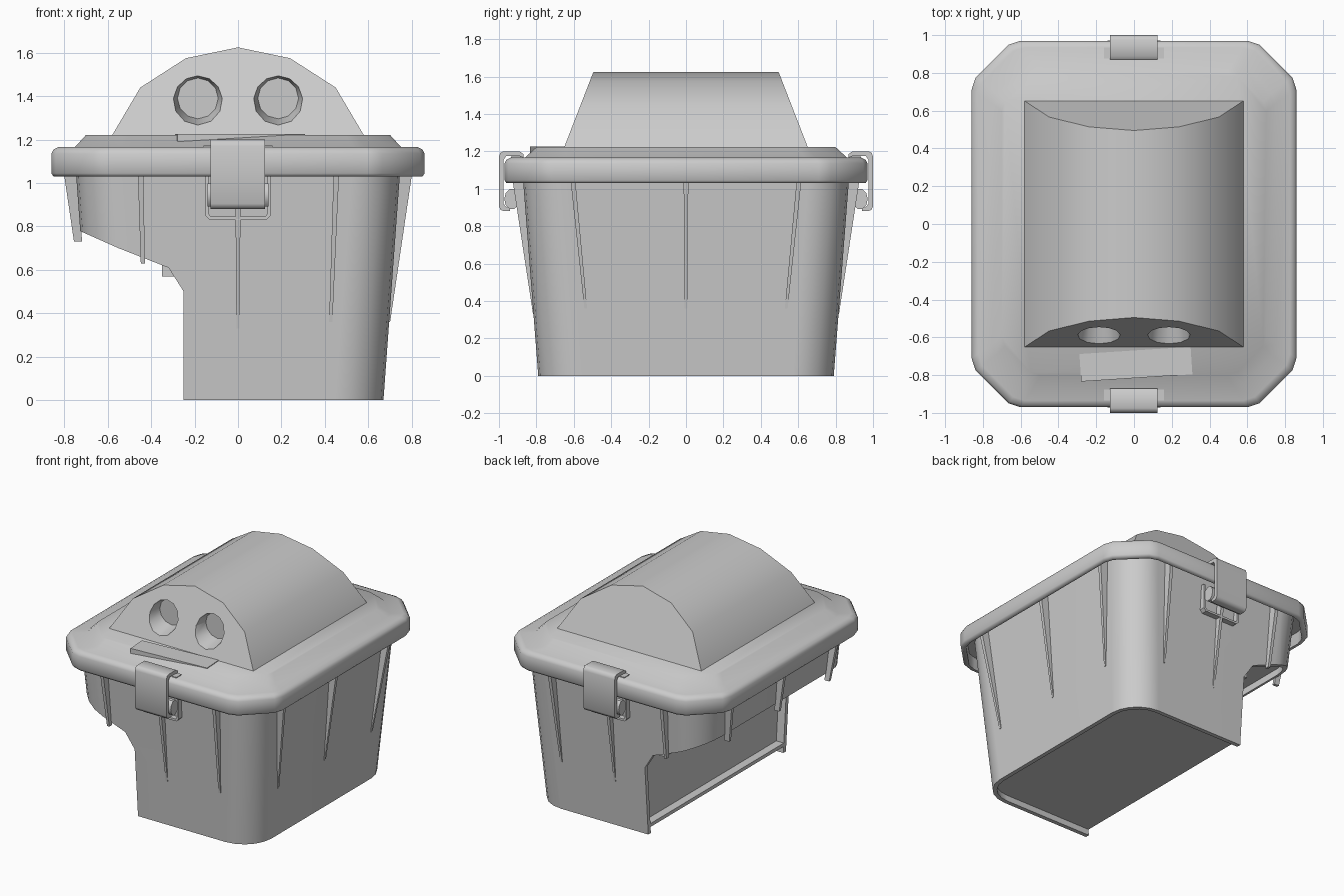
import bpy, bmesh, math
from mathutils import Matrix

if "Cube" in bpy.data.objects:
    bpy.data.objects.remove(bpy.data.objects["Cube"])

grey = bpy.data.materials.new("grey_plastic")
grey.diffuse_color = (0.6, 0.6, 0.6, 1)
grey.use_nodes = True
grey.node_tree.nodes["Principled BSDF"].inputs["Base Color"].default_value = grey.diffuse_color


def smooth(ob, angle):
    bpy.ops.object.select_all(action='DESELECT')
    bpy.context.view_layer.objects.active = ob
    ob.select_set(True)
    bpy.ops.object.shade_smooth_by_angle(angle=math.radians(angle))


def finish(name, bm, angle=30):
    bmesh.ops.recalc_face_normals(bm, faces=bm.faces[:])
    me = bpy.data.meshes.new(name)
    bm.to_mesh(me)
    bm.free()
    me.materials.append(grey)
    ob = bpy.data.objects.new(name, me)
    bpy.context.collection.objects.link(ob)
    smooth(ob, angle)
    return ob


def loft(name, rings, angle=30):
    bm = bmesh.new()
    loops = [[bm.verts.new(p) for p in r] for r in rings]
    n = len(loops[0])
    for a, b in zip(loops, loops[1:]):
        for i in range(n):
            j = (i + 1) % n
            bm.faces.new((a[i], a[j], b[j], b[i]))
    bm.faces.new(loops[0])
    bm.faces.new(loops[-1])
    return finish(name, bm, angle)


def four_corners(w, h, corner, z):
    # corner: offsets inward from the corner, running from the top edge to the side edge
    pts = []
    for sx, sy in ((1, 1), (1, -1), (-1, -1), (-1, 1)):
        c = corner if sx * sy > 0 else corner[::-1]
        pts += [(sx * (w - a), sy * (h - b), z) for a, b in c]
    return pts


def round_ring(w, h, r, z, seg=5):
    arc = [(r - r * math.sin(t), r - r * math.cos(t))
           for t in (i * math.pi / 2 / seg for i in range(seg + 1))]
    return four_corners(w, h, arc, z)


def lid_ring(w, h, z):
    c = 0.26 - 0.35 * (0.86 - w)
    shape = [(c, 0), (c * .75, c * .08), (c * .08, c * .75), (0, c)]
    return four_corners(w, h, shape, z)


def prism(name, pts, a, b, axis, angle=30):
    # pts are (x, z) for axis y and (y, z) for axis x
    put = (lambda p, d: (p[0], d, p[1])) if axis == 'y' else (lambda p, d: (d, p[0], p[1]))
    return loft(name, [[put(p, d) for p in pts] for d in (a, b)], angle)


def box(name, x0, x1, y0, y1, z0, z1):
    return prism(name, [(x0, z0), (x1, z0), (x1, z1), (x0, z1)], y0, y1, 'y')


def cut(ob, *cutters, angle=25):
    for cutter in cutters:
        m = ob.modifiers.new("cut", 'BOOLEAN')
        m.operation, m.solver, m.object = 'DIFFERENCE', 'EXACT', cutter
        bpy.context.view_layer.objects.active = ob
        bpy.ops.object.modifier_apply(modifier=m.name)
        bpy.data.objects.remove(cutter)
    smooth(ob, angle)
    # Keep the big flat faces flat
    w = ob.modifiers.new("even_shading", 'WEIGHTED_NORMAL')
    w.keep_sharp = True


def half_x(z): return 0.67 + 0.075 * z / 1.03
def half_y(z): return 0.79 + 0.08 * z / 1.03


def bin_ring(z, inset=0.0):
    return round_ring(half_x(z) - inset, half_y(z) - inset, 0.22 - inset, z)


# Bin walls, open below, with a stepped cut-out on the left
walls = loft("bin_walls", [bin_ring(0), bin_ring(1.13)])
step = [(-0.25, -0.2), (-0.25, 0.5), (-0.32, 0.61), (-0.55, 0.7),
        (-0.73, 0.78), (-1.0, 0.9), (-1.2, 0.9), (-1.2, -0.2)]
cut(walls, loft("wall_cutter", [bin_ring(-0.1, .03), bin_ring(1.08, .03)]),
    prism("step_cutter", step, -1.2, 1.2, 'y'))

# Recessed floor and step panel between the walls
core = loft("bin_core", [bin_ring(0.045, .02), bin_ring(1.1, .02)])
inner = [(-0.25, -0.2), (-0.25, 0.07), (-0.19, 0.07), (-0.19, 0.52), (-0.29, 0.65),
         (-0.55, 0.75), (-0.73, 0.83), (-1.0, 0.95), (-1.2, 0.95), (-1.2, -0.2)]
cut(core, prism("core_cutter", inner, -1.2, 1.2, 'y'))
box("step_ledge", -0.35, -0.25, -0.74, 0.74, 0.57, 0.66)


# Tapered ribs under the rim
def rib(name, side, sign, top, low, z_end):
    rings = []
    for z in (1.1, z_end):
        t = (1.1 - z) / 0.8
        along = top + (low - top) * t
        wide = 0.013 - 0.006 * t
        surf = half_x(z) if side == 'x' else half_y(z)
        depth = 0.06 * (1 - t)
        q = [(surf - .005, along - wide), (surf + depth, along - wide),
             (surf + depth, along + wide), (surf - .005, along + wide)]
        rings.append([(sign * u, v, z) if side == 'x' else (v, sign * u, z) for u, v in q])
    loft(name, rings)


for s in (-1, 1):
    for a, b, end in ((-0.45, -0.43, 0.63), (0, 0, 0.33), (0.455, 0.425, 0.36)):
        rib("end_rib", 'y', s, a, b, end)
    for a, b in ((-0.61, -0.53), (0, 0), (0.61, 0.53)):
        rib("side_rib", 'x', s, a, b, 0.73 if s < 0 else 0.36)

# Lid with a hollow rim and raised centre
lid = [(.74, .85, 1.12), (.83, .94, 1.12), (.83, .94, 1.03), (.85, .96, 1.03), (.86, .97, 1.045),
       (.86, .97, 1.135), (.85, .96, 1.155), (.825, .935, 1.167), (.75, .86, 1.167), (.70, .80, 1.222)]
loft("lid", [lid_ring(*r) for r in lid], 55)

# Arched dome with sloping ends
arch = [(-0.58, 1.22), (-0.45, 1.44), (-0.24, 1.575), (0, 1.625),
        (0.24, 1.575), (0.45, 1.44), (0.58, 1.22)]
arch = [(-0.58, 1.2)] + arch + [(0.58, 1.2)]
dome = loft("dome", [[(x, s * (0.652 - 0.157 * (z - 1.22) / 0.405), z) for x, z in arch]
                     for s in (-1, 1)], 35)

# Two round tapered holes in the dome front
holes = []
for s in (-1, 1):
    rings = [[(s * 0.185 + r * math.cos(i * math.pi / 6), y, 1.39 + r * math.sin(i * math.pi / 6))
              for i in range(12)] for y, r in ((-0.75, 0.148), (-0.5, 0.094))]
    holes.append(loft("hole_cutter", rings))
cut(dome, *holes, angle=35)

# Slightly turned plate on the lid front
plate = box("lid_plate", -0.295, 0.295, -0.073, 0.073, -0.02, 0.02)
plate.data.transform(Matrix.Translation((0.01, -0.742, 1.207)) @ Matrix.Rotation(0.065, 4, 'Z'))

# Latches at front and back
clip = [(.87, 1.185), (.89, 1.2), (.975, 1.2), (.993, 1.192), (1.0, 1.17), (1.0, .905),
        (.99, .886), (.97, .88), (.94, .88), (.94, .90), (.965, .905), (.975, .92),
        (.975, 1.155), (.962, 1.175), (.89, 1.175), (.87, 1.16)]
for s in (-1, 1):
    prism("latch_clip", [(s * u, z) for u, z in clip], -0.127, 0.125, 'x', 50)
    pin = [(s * (.93 + .042 * math.cos(i * math.pi / 5)), .945 + .055 * math.sin(i * math.pi / 5))
           for i in range(10)]
    prism("latch_pin", pin, -0.14, 0.14, 'x', 40)
    cup = [(-.15, 1.03), (-.15, .85), (-.13, .83), (.13, .83), (.15, .85), (.15, 1.03),
           (.135, 1.03), (.135, .86), (.125, .845), (-.125, .845), (-.135, .86), (-.135, 1.03)]
    prism("latch_bracket", cup, s * 0.83, s * 0.895, 'y')
    for t in (-1, 1):
        box("lid_pad", t * 0.12, t * 0.16, s * 0.875, s * 0.935, 1.12, 1.172)
